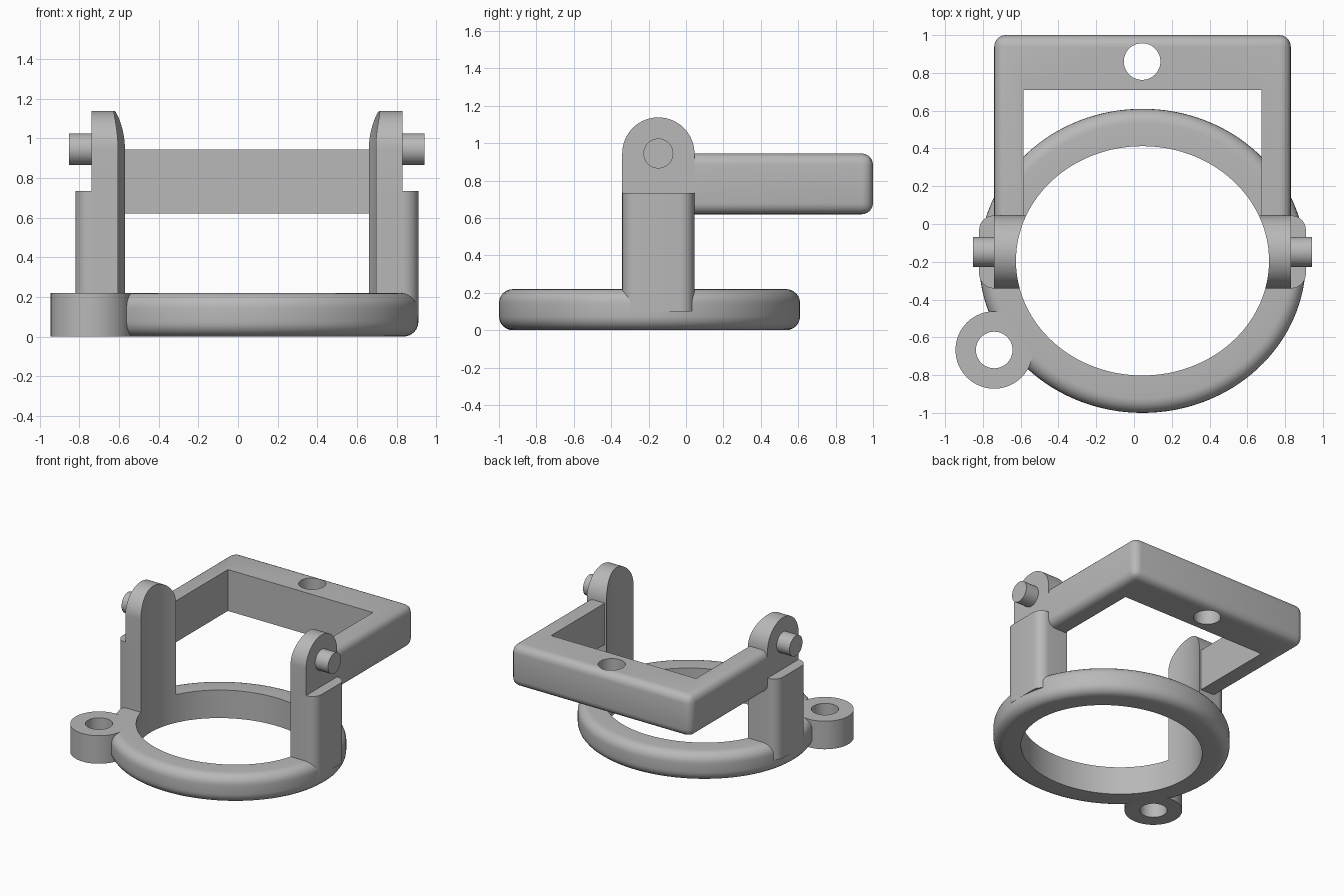
import bpy, bmesh
from math import sin, cos, pi, radians

if "Cube" in bpy.data.objects:
    bpy.data.objects.remove(bpy.data.objects["Cube"], do_unlink=True)

CX, CY = 0.045, -0.195            # centre of the oval base
PY, PZ = -0.148, 0.945            # hinge axis
HALF = 0.193                      # half width of the posts

grey = bpy.data.materials.new("plain grey")
grey.use_nodes = True
COLOUR = (0.48, 0.48, 0.48, 1)
grey.diffuse_color = COLOUR
grey.node_tree.nodes["Principled BSDF"].inputs["Base Color"].default_value = COLOUR


def finish(name, bm):
    bmesh.ops.recalc_face_normals(bm, faces=bm.faces)
    mesh = bpy.data.meshes.new(name)
    bm.to_mesh(mesh)
    bm.free()
    mesh.materials.append(grey)
    ob = bpy.data.objects.new(name, mesh)
    bpy.context.collection.objects.link(ob)
    return ob


def arc(x, y, rx, ry, start, end, n):
    angles = [radians(start + (end - start) * i / n) for i in range(n + 1)]
    return [(x + rx * cos(a), y + ry * sin(a)) for a in angles]


def prism_mesh(outline, lo, hi, axis="z"):
    """Extrude a closed outline along z, or a (y, z) outline along x."""
    bm = bmesh.new()
    place = (lambda p, h: (p[0], p[1], h)) if axis == "z" else (lambda p, h: (h, p[0], p[1]))
    ends = [[bm.verts.new(place(p, h)) for p in outline] for h in (lo, hi)]
    for loop in ends:
        bm.faces.new(loop)
    n = len(outline)
    for i in range(n):
        j = (i + 1) % n
        bm.faces.new((ends[0][i], ends[0][j], ends[1][j], ends[1][i]))
    return bm


def prism(name, outline, lo, hi, axis="z"):
    return finish(name, prism_mesh(outline, lo, hi, axis))


def oval_sweep(name, x, y, profile, n):
    """Sweep a closed profile of (x radius, y radius, z) around a centre."""
    bm = bmesh.new()
    rings = []
    for rx, ry, z in profile:
        rings.append([bm.verts.new((px, py, z))
                      for px, py in arc(x, y, rx, ry, 0, 360, n)[:-1]])
    for k, a in enumerate(rings):
        b = rings[(k + 1) % len(rings)]
        for i in range(n):
            j = (i + 1) % n
            bm.faces.new((a[i], a[j], b[j], b[i]))
    return finish(name, bm)


def cut(ob, cutter):
    mod = ob.modifiers.new("cut", "BOOLEAN")
    mod.operation, mod.solver, mod.object = "DIFFERENCE", "EXACT", cutter
    bpy.context.view_layer.objects.active = ob
    bpy.ops.object.modifier_apply(modifier=mod.name)


def circle(x, y, r, n=48):
    return arc(x, y, r, r, 0, 360, n)[:-1]


# Cutters
bore = prism("bore_cutter", arc(CX, CY, 0.67, 0.607, 0, 360, 128)[:-1], -1, 2)
eye_hole = prism("eyelet_cutter", circle(-0.74, -0.667, 0.097), -1, 2)
frame_hole = prism("frame_cutter", circle(0.043, 0.86, 0.097), -1, 2)

# Oval base with rounded outer rim
H, R = 0.22, 0.075
rim = arc(-R, R, R, R, -90, 0, 6) + arc(-R, H - R, R, R, 0, 90, 6)
profile = [(0.67, 0.607, H), (0.67, 0.607, 0)]
profile += [(0.865 + d, 0.805 + d, z) for d, z in rim]
base = oval_sweep("oval_base", CX, CY, profile, 128)
cut(base, eye_hole)

# Side eyelet
eyelet = prism("side_eyelet", circle(-0.74, -0.667, 0.205, 64), 0, H)
cut(eyelet, eye_hole)
parts = [base, eyelet]

# Posts, hinge tabs and pins on both sides
for side, s in (("left", 1), ("right", -1)):
    out, r = 0.865, 0.078
    section = [(0.5, PY - HALF)]
    section += arc(out - r, PY - HALF + r, r, r, -90, 0, 8)
    section += arc(out - r, PY + HALF - r, r, r, 0, 90, 8)
    section += [(0.5, PY + HALF)]
    post = prism(side + "_post", [(CX + s * x, y) for x, y in section], 0.1, 0.735)

    tab_outline = [(PY - HALF, 0.735), (PY + HALF, 0.735)]
    tab_outline += arc(PY, PZ, HALF, HALF, 0, 180, 32)
    tab = prism(side + "_hinge_tab", tab_outline, CX + s * 0.5, CX + s * 0.785, "x")
    for ob in (post, tab):
        cut(ob, bore)

    pin = prism(side + "_pin", circle(PY, PZ, 0.08, 40), CX + s * 0.77, CX + s * 0.897, "x")
    parts += [post, tab, pin]

# Swinging frame with rounded outside edges
W, INNER, FRONT, BACK = 0.785, 0.63, 0.02, 1.0
u_shape = [(-W, FRONT), (-W, BACK), (W, BACK), (W, FRONT),
           (INNER, FRONT), (INNER, 0.71), (-INNER, 0.71), (-INNER, FRONT)]
bm = prism_mesh([(CX + x, y) for x, y in u_shape], 0.62, PZ)


def on_outside(v):
    return abs(abs(v.co.x - CX) - W) < 1e-4


rounded = [e for e in bm.edges if all(on_outside(v) for v in e.verts)
           and max(v.co.y for v in e.verts) > 0.9]
bmesh.ops.bevel(bm, geom=rounded, offset=0.06, segments=6, profile=0.5,
                affect="EDGES", clamp_overlap=False)
frame = finish("swing_frame", bm)
cut(frame, frame_hole)
parts.append(frame)

# Remove cutters and smooth the curved faces
for helper in (bore, eye_hole, frame_hole):
    bpy.data.objects.remove(helper, do_unlink=True)
bpy.ops.object.select_all(action="DESELECT")
for ob in parts:
    ob.select_set(True)
bpy.context.view_layer.objects.active = base
bpy.ops.object.shade_smooth_by_angle(angle=radians(30))
